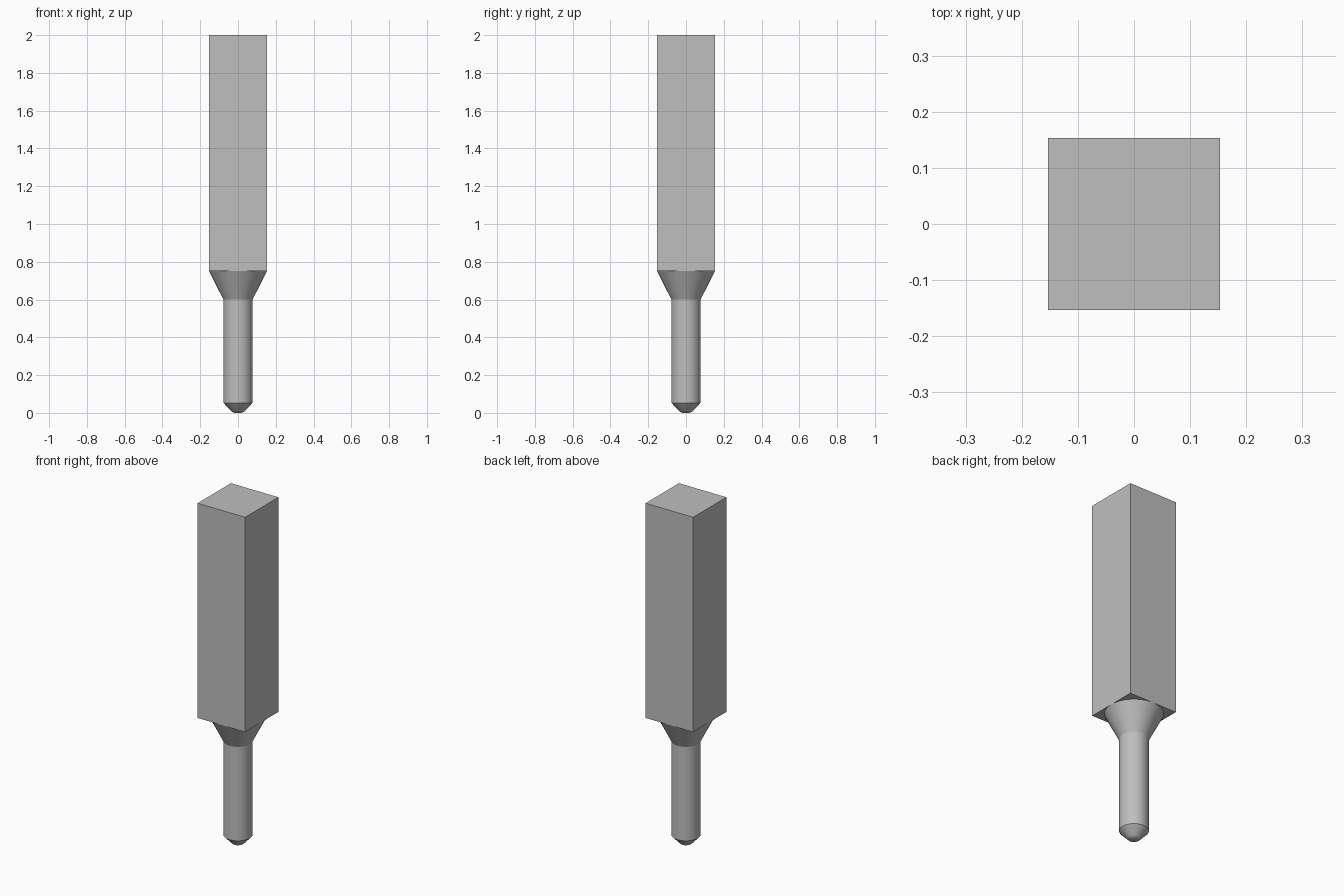
import bpy, bmesh
from math import radians

cube = bpy.data.objects.get("Cube")
if cube:
    bpy.data.objects.remove(cube, do_unlink=True)

HALF = 0.153       # half width of the square shank
SHOULDER = 0.75    # height where the shank meets the round pin
TOP = 2.0

metal = bpy.data.materials.new("grey metal")
metal.use_nodes = True
grey = (0.52, 0.52, 0.52, 1)
metal.diffuse_color = grey
metal.node_tree.nodes["Principled BSDF"].inputs["Base Color"].default_value = grey


def add_object(name, bm):
    bmesh.ops.recalc_face_normals(bm, faces=bm.faces)
    mesh = bpy.data.meshes.new(name)
    bm.to_mesh(mesh)
    bm.free()
    mesh.materials.append(metal)
    obj = bpy.data.objects.new(name, mesh)
    bpy.context.collection.objects.link(obj)
    return obj


def lathe(name, profile, segments=64):
    """Spin an (radius, height) profile round z and cap both ends."""
    bm = bmesh.new()
    verts = [bm.verts.new((r, 0, z)) for r, z in profile]
    edges = [bm.edges.new(pair) for pair in zip(verts, verts[1:])]
    bmesh.ops.spin(bm, geom=verts + edges, axis=(0, 0, 1), cent=(0, 0, 0),
                   angle=radians(360), steps=segments)
    bmesh.ops.remove_doubles(bm, verts=bm.verts, dist=1e-5)
    bmesh.ops.holes_fill(bm, edges=[e for e in bm.edges if e.is_boundary], sides=0)
    obj = add_object(name, bm)
    bpy.ops.object.select_all(action="DESELECT")
    obj.select_set(True)
    bpy.context.view_layer.objects.active = obj
    bpy.ops.object.shade_smooth_by_angle(angle=radians(25))
    return obj


# Square shank
bm = bmesh.new()
bmesh.ops.create_cube(bm, size=1)
bmesh.ops.scale(bm, vec=(2 * HALF, 2 * HALF, TOP - SHOULDER), verts=bm.verts)
bmesh.ops.translate(bm, vec=(0, 0, (TOP + SHOULDER) / 2), verts=bm.verts)
add_object("square_shank", bm)

# Round pin with flared neck and chamfered, slightly rounded tip
lathe("round_pin", [(HALF, SHOULDER), (0.077, 0.60), (0.077, 0.053),
                    (0.038, 0.012), (0.03, 0.005), (0.018, 0)])
